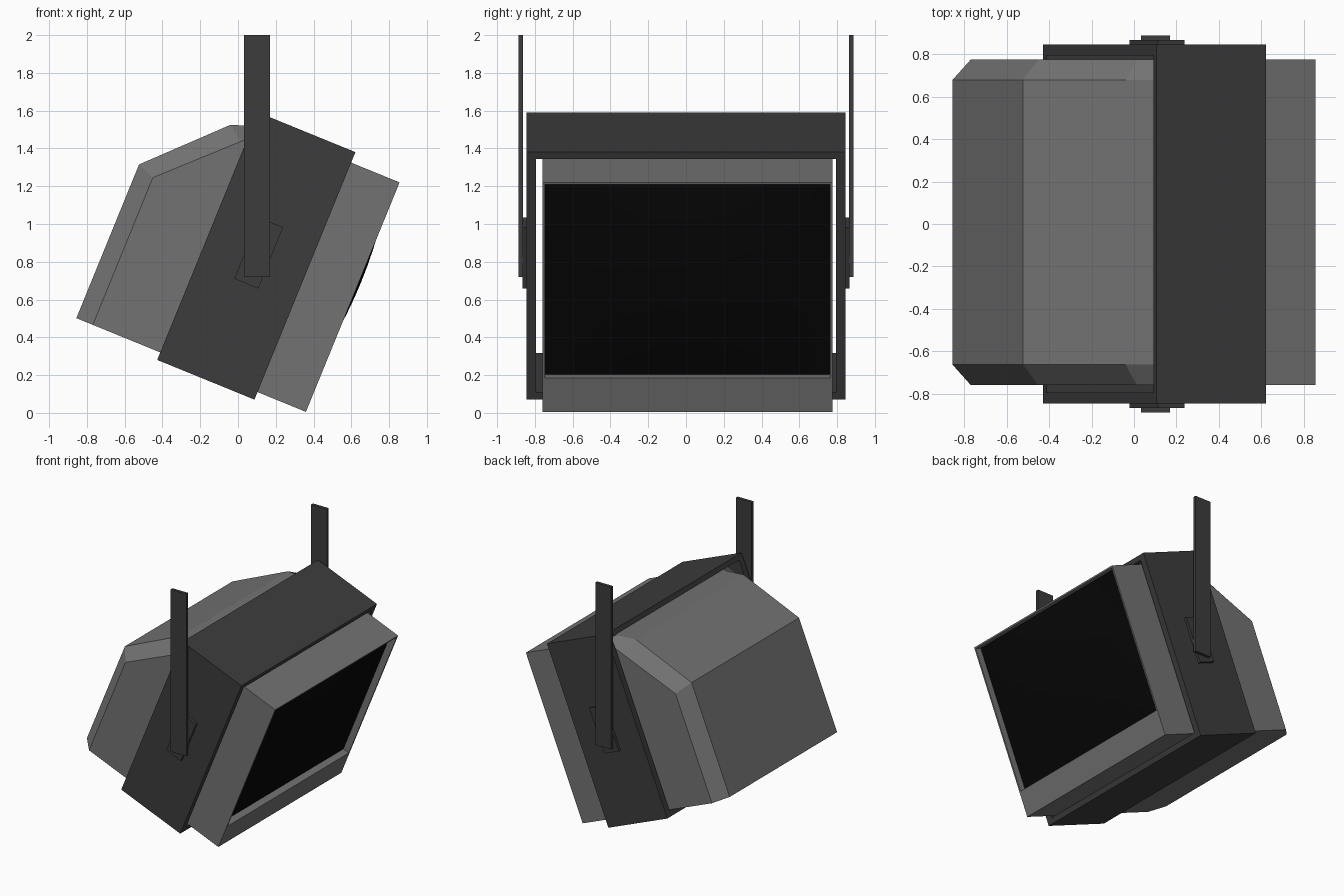
import bpy, bmesh, math

if "Cube" in bpy.data.objects:
    bpy.data.objects.remove(bpy.data.objects["Cube"])

TILT = math.radians(22.2)   # whole set leans about the y axis
YC = 0.008                  # slight sideways offset of the casing


def material(name, v):
    m = bpy.data.materials.new(name)
    m.diffuse_color = (v, v, v, 1)
    m.use_nodes = True
    m.node_tree.nodes["Principled BSDF"].inputs["Base Color"].default_value = m.diffuse_color
    return m


CASING = material("casing_grey", 0.17)
METAL = material("dark_metal", 0.045)
GLASS = material("black_glass", 0.002)


def finish(name, bm, mat, tilt=True):
    bmesh.ops.recalc_face_normals(bm, faces=bm.faces)
    me = bpy.data.meshes.new(name)
    bm.to_mesh(me)
    bm.free()
    ob = bpy.data.objects.new(name, me)
    bpy.context.collection.objects.link(ob)
    me.materials.append(mat)
    if tilt:
        ob.rotation_euler = (0, TILT, 0)
    return ob


def loft(name, sections, mat, closed=False, tilt=True):
    """Skin between point loops; cap the ends unless closed into a ring."""
    bm = bmesh.new()
    loops = [[bm.verts.new(p) for p in s] for s in sections]
    n = len(loops[0])
    pairs = list(zip(loops, loops[1:] + loops[:1]))
    for a, b in pairs if closed else pairs[:-1]:
        for i in range(n):
            j = (i + 1) % n
            bm.faces.new((a[i], a[j], b[j], b[i]))
    if not closed:
        bm.faces.new(loops[0])
        bm.faces.new(loops[-1])
    return finish(name, bm, mat, tilt)


def box(name, x0, x1, y0, y1, z0, z1, mat, tilt=True):
    rect = lambda z: [(x0, y0, z), (x1, y0, z), (x1, y1, z), (x0, y1, z)]
    return loft(name, [rect(z0), rect(z1)], mat, tilt=tilt)


# Casing: side profile lofted across, with chamfered rear corners
side = [(.331, .141), (-.888, .141), (-.888, .983), (-.53, 1.335), (-.41, 1.453), (.331, 1.453)]
mid = [(.331, .141), (-.982, .141), (-.982, 1.02), (-.613, 1.397), (-.45, 1.453), (.331, 1.453)]
at = lambda prof, y: [(u, y + YC, v) for u, v in prof]
casing = loft("monitor_casing", [at(side, -.767), at(mid, -.67), at(mid, .67), at(side, .767)], CASING)

# Screen opening cut into the front of the casing
S0, S1 = .335, 1.441
W = .755
cutter = box("screen_cutter", .265, .5, YC - W, YC + W, S0, S1, CASING)
cutter.hide_render = True
mod = casing.modifiers.new("opening", 'BOOLEAN')
mod.operation = 'DIFFERENCE'
mod.solver = 'EXACT'
mod.object = cutter
bpy.context.view_layer.objects.active = casing
casing.select_set(True)
bpy.ops.object.modifier_apply(modifier="opening")
bpy.data.objects.remove(cutter)

# Bulging screen glass
bm = bmesh.new()
NX, NZ = 16, 12
grid = []
for i in range(NX + 1):
    s = 2 * i / NX - 1
    row = []
    for j in range(NZ + 1):
        t = 2 * j / NZ - 1
        u = .28 + .062 * (1 - s * s) * (1 - t * t)
        row.append(bm.verts.new((u, YC + s * W, (S0 + S1) / 2 + t * (S1 - S0) / 2)))
    grid.append(row)
for i in range(NX):
    for j in range(NZ):
        f = bm.faces.new((grid[i][j], grid[i + 1][j], grid[i + 1][j + 1], grid[i][j + 1]))
        f.smooth = True
screen = finish("screen_glass", bm, GLASS)

# Metal frame: hollow sleeve around the casing
ring = lambda u, w, z0, z1: [(u, -w, z0), (u, w, z0), (u, w, z1), (u, -w, z1)]
outer, inner = (.845, .098, 1.513), (.795, .139, 1.475)
loft("mount_frame", [ring(-.502, *outer), ring(.054, *outer),
                     ring(.054, *inner), ring(-.502, *inner)], METAL, closed=True)

# Hanging straps and their pivot plates on both sides
for label, sgn in (("left", -1), ("right", 1)):
    box(label + "_pivot_plate", -.287, -.15, sgn * .84, sgn * .866, .65, 1.0, METAL)
    box(label + "_hanging_strap", .033, .17, sgn * .864, sgn * .888, .72, 2.0, METAL, tilt=False)
